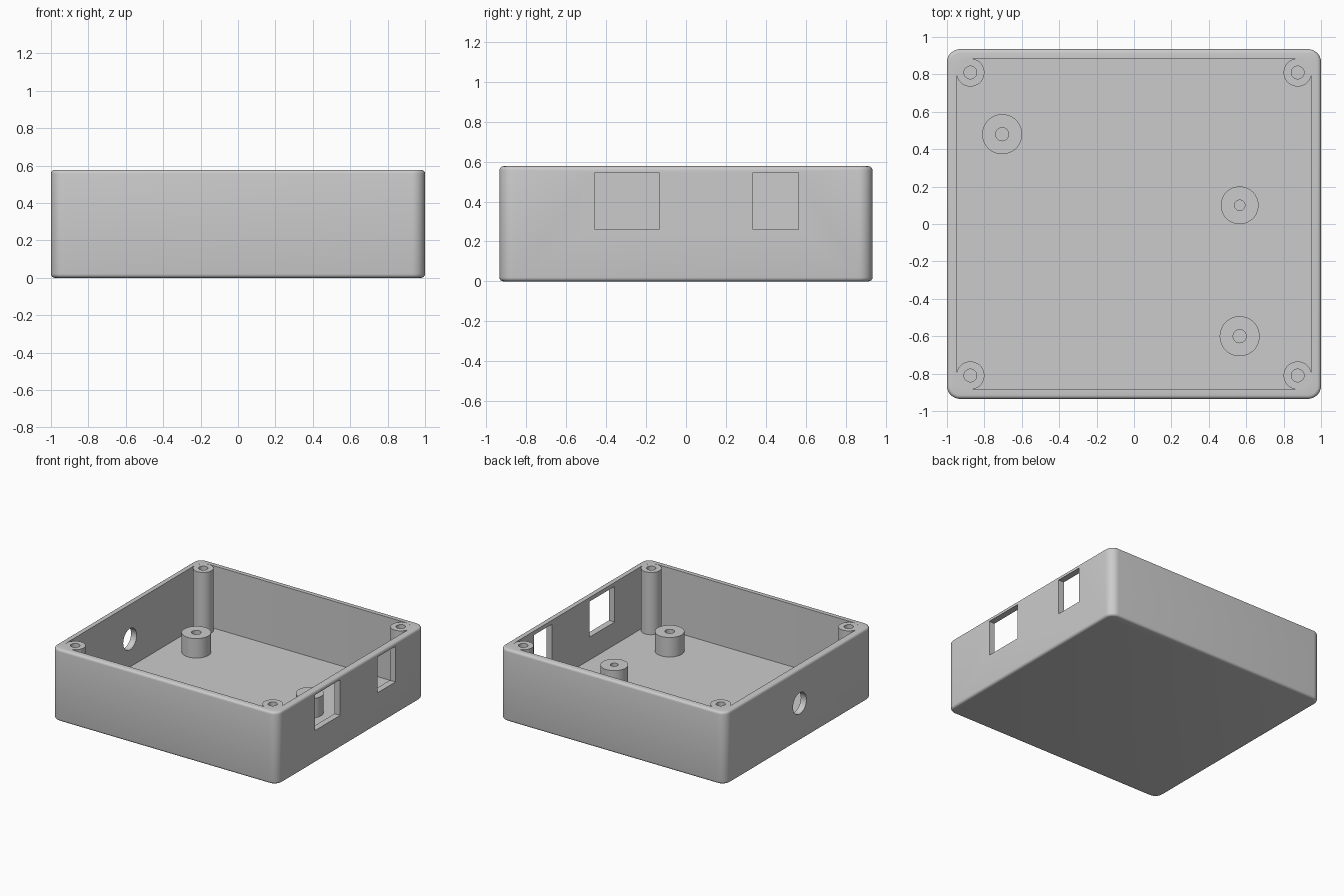
import bpy, bmesh
from math import sin, cos, pi, radians
from mathutils import Matrix

if "Cube" in bpy.data.objects:
    bpy.data.objects.remove(bpy.data.objects["Cube"], do_unlink=True)

HX, HY, HEIGHT = 1.0, 0.935, 0.577
WALL, FLOOR = 0.05, 0.077
CORNER, FILLET = 0.07, 0.02

grey = bpy.data.materials.new("plain_grey")
grey.use_nodes = True
grey.diffuse_color = (0.6, 0.6, 0.6, 1)
grey.node_tree.nodes["Principled BSDF"].inputs["Base Color"].default_value = (0.6, 0.6, 0.6, 1)


def rounded_rect(hx, hy, r, z, steps=8):
    """Loop of points round a rectangle with rounded corners."""
    points = []
    for i, (sx, sy) in enumerate([(1, 1), (-1, 1), (-1, -1), (1, -1)]):
        for k in range(steps + 1):
            a = (i + k / steps) * pi / 2
            points.append((sx * (hx - r) + r * cos(a), sy * (hy - r) + r * sin(a), z))
    return points


def circle(r, z, sides=48):
    return [(r * cos(2 * pi * k / sides), r * sin(2 * pi * k / sides), z) for k in range(sides)]


def loft(name, loops, matrix=Matrix()):
    """Closed solid skinned through loops of equal length, capped at both ends."""
    bm = bmesh.new()
    rings = [[bm.verts.new(p) for p in loop] for loop in loops]
    for a, b in zip(rings, rings[1:]):
        for k in range(len(a)):
            j = (k + 1) % len(a)
            bm.faces.new((a[k], a[j], b[j], b[k]))
    bm.faces.new(rings[0])
    bm.faces.new(rings[-1])
    bmesh.ops.recalc_face_normals(bm, faces=bm.faces)
    bm.transform(matrix)
    mesh = bpy.data.meshes.new(name)
    bm.to_mesh(mesh)
    bm.free()
    mesh.materials.append(grey)
    obj = bpy.data.objects.new(name, mesh)
    bpy.context.collection.objects.link(obj)
    return obj


def activate(obj):
    bpy.ops.object.select_all(action="DESELECT")
    obj.select_set(True)
    bpy.context.view_layer.objects.active = obj


def smooth(obj):
    activate(obj)
    bpy.ops.object.shade_smooth_by_angle(angle=radians(30))


def tube(name, x, y, radius, bore, top):
    """Screw boss with a blind bore, rooted in the floor."""
    root = FLOOR - 0.02
    obj = loft(name, [circle(radius, root), circle(radius, top),
                      circle(bore, top), circle(bore, FLOOR)],
               Matrix.Translation((x, y, 0)))
    smooth(obj)


# Open tray: filleted outer skin, flat rim, inner walls and floor
loops = []
arc = [k * pi / 8 for k in range(5)]
for a in arc:
    d = FILLET * (1 - sin(a))
    loops.append(rounded_rect(HX - d, HY - d, CORNER - d, FILLET * (1 - cos(a))))
for a in reversed(arc):
    d = FILLET * (1 - sin(a))
    loops.append(rounded_rect(HX - d, HY - d, CORNER - d, HEIGHT - FILLET * (1 - cos(a))))
for z in (HEIGHT, FLOOR):
    loops.append(rounded_rect(HX - WALL, HY - WALL, 0.085, z))
tray = loft("tray", loops)

# Connector windows in the +x wall and a round cable hole in the -x wall
cutters = []
for y0, y1 in [(-0.455, -0.135), (0.335, 0.565)]:
    place = Matrix.Translation((HX, (y0 + y1) / 2, 0))
    half = (y1 - y0) / 2
    corners = [(-0.1, -half), (0.1, -half), (0.1, half), (-0.1, half)]
    cutters.append(loft("window_cutter", [[(x, y, z) for x, y in corners] for z in (0.26, 0.545)], place))
place = Matrix.Translation((-HX, -0.01, 0.3)) @ Matrix.Rotation(pi / 2, 4, "Y")
cutters.append(loft("cable_hole_cutter", [circle(0.085, -0.1), circle(0.085, 0.1)], place))

for cutter in cutters:
    cutter.hide_render = True
    mod = tray.modifiers.new("opening", "BOOLEAN")
    mod.operation, mod.solver, mod.object = "DIFFERENCE", "EXACT", cutter
    activate(tray)
    bpy.ops.object.modifier_apply(modifier=mod.name)
    bpy.data.objects.remove(cutter, do_unlink=True)
smooth(tray)

# Lid screw posts in the four corners, level with the rim
for x, side in ((0.875, "left"), (-0.875, "right")):
    for y, end in ((0.81, "back"), (-0.81, "front")):
        tube(f"{end}_{side}_screw_post", x, y, 0.075, 0.034, HEIGHT - 0.001)

# Circuit board standoffs on the floor
tube("back_right_standoff", -0.705, 0.48, 0.107, 0.035, 0.233)
tube("middle_left_standoff", 0.565, 0.1, 0.101, 0.028, 0.233)
tube("front_left_standoff", 0.565, -0.6, 0.107, 0.035, 0.233)
